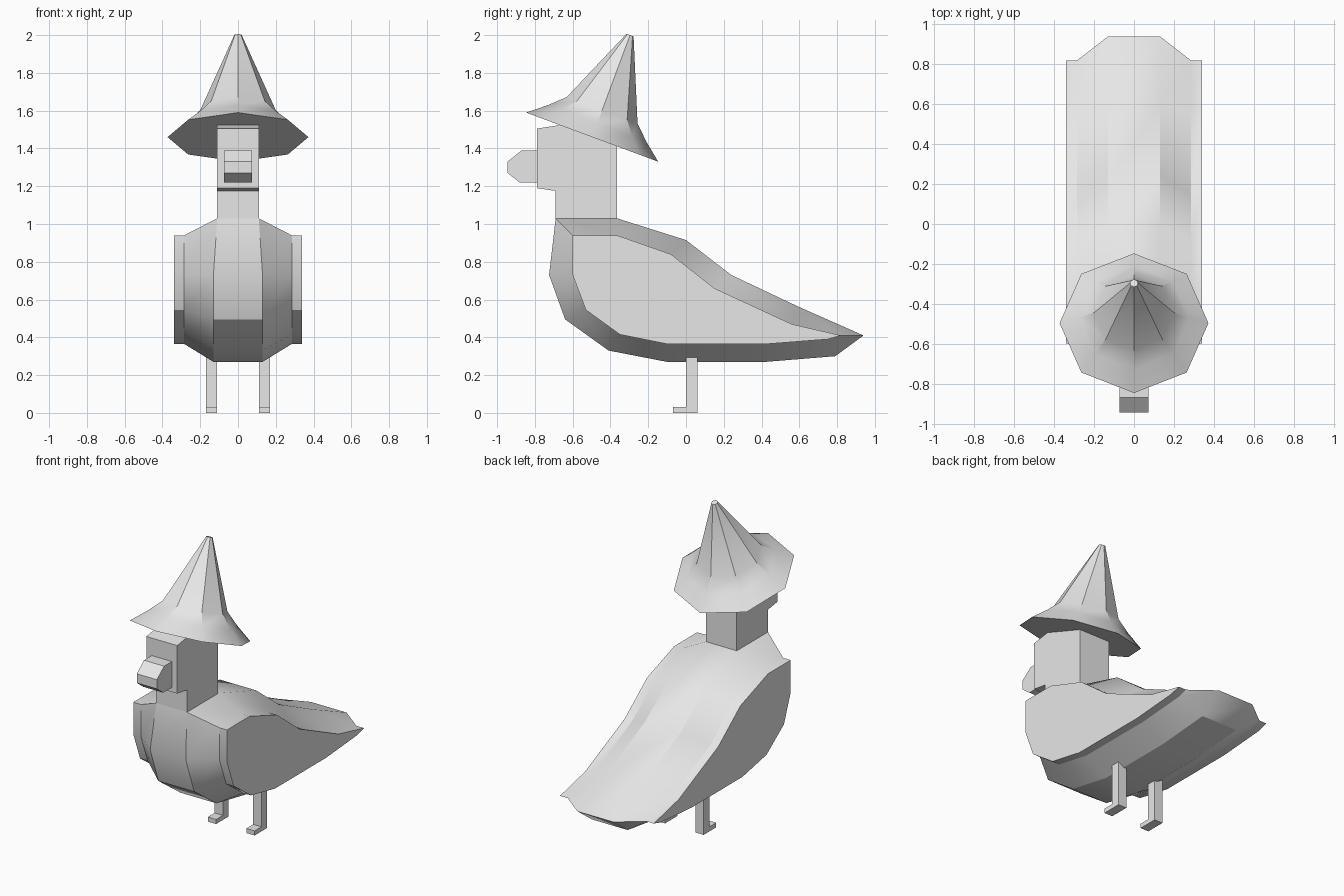
import bpy, bmesh, math

cube = bpy.data.objects.get("Cube")
if cube:
    bpy.data.objects.remove(cube, do_unlink=True)

grey = bpy.data.materials.new("light grey")
grey.use_nodes = True
grey.diffuse_color = (0.8, 0.8, 0.8, 1)
grey.node_tree.nodes["Principled BSDF"].inputs["Base Color"].default_value = (0.8, 0.8, 0.8, 1)


def loft(name, rings, smooth=False):
    """Skin a stack of equal-length point rings and cap both ends."""
    bm = bmesh.new()
    rows = [[bm.verts.new(p) for p in ring] for ring in rings]
    for a, b in zip(rows, rows[1:]):
        for i in range(len(a)):
            j = (i + 1) % len(a)
            bm.faces.new((a[i], a[j], b[j], b[i]))
    bm.faces.new(rows[0][::-1])
    bm.faces.new(rows[-1])
    bmesh.ops.recalc_face_normals(bm, faces=bm.faces)
    mesh = bpy.data.meshes.new(name)
    bm.to_mesh(mesh)
    bm.free()
    mesh.materials.append(grey)
    obj = bpy.data.objects.new(name, mesh)
    bpy.context.collection.objects.link(obj)
    if smooth:
        bpy.ops.object.select_all(action='DESELECT')
        obj.select_set(True)
        bpy.context.view_layer.objects.active = obj
        bpy.ops.object.shade_smooth_by_angle(angle=math.radians(30))
    return obj


def slab(name, profile, x0, x1):
    """Extrude a side profile of (y, z) points across x."""
    return loft(name, [[(x, y, z) for y, z in profile] for x in (x0, x1)])


# Body: keel profile in the middle, smaller profile at the flanks and wings
keel = [(-.69, 1.03), (-.725, .73), (-.64, .495), (-.41, .33), (-.10, .27), (.42, .27),
        (.79, .30), (.94, .41), (.60, .56), (.24, .73), (0, .915), (-.365, 1.03)]
flank = [(-.60, .94), (-.60, .73), (-.53, .545), (-.35, .415), (-.10, .365), (.43, .365),
         (.75, .39), (.82, .41), (.56, .47), (.15, .66), (-.08, .84), (-.365, .94)]


def section(profile, x, top_x):
    return [(top_x if z > 1 else x, y, z) for y, z in profile]


half = [section(flank, .34, .34), section(flank, .285, .285), section(keel, .13, .11)]
mirrored = [[(-x, y, z) for x, y, z in ring] for ring in reversed(half)]
loft("body_and_wings", half + mirrored, smooth=True)

# Head with neck, and beak
slab("head_and_neck", [(-.69, 1.0), (-.69, 1.175), (-.79, 1.19), (-.79, 1.505), (-.66, 1.525),
                       (-.365, 1.48), (-.365, 1.0)], -.112, .112)
slab("beak", [(-.78, 1.39), (-.87, 1.39), (-.945, 1.33), (-.945, 1.27), (-.88, 1.22),
              (-.78, 1.22)], -.073, .073)

# Legs with feet
for side, x in (("left", .14), ("right", -.14)):
    slab(side + "_leg", [(0, .30), (0, .03), (-.07, .03), (-.07, 0), (.06, 0), (.06, .30)],
         x - .03, x + .03)

# Tilted pointed hat
steps = [(.373, 0), (.277, .078), (.2, .152), (.02, .576)]
hat = loft("hat", [[(r * math.cos(i * math.pi / 4), r * math.sin(i * math.pi / 4), h)
                    for i in range(8)] for r, h in steps], smooth=True)
hat.location = (0, -.497, 1.46)
hat.rotation_euler.x = -.356
